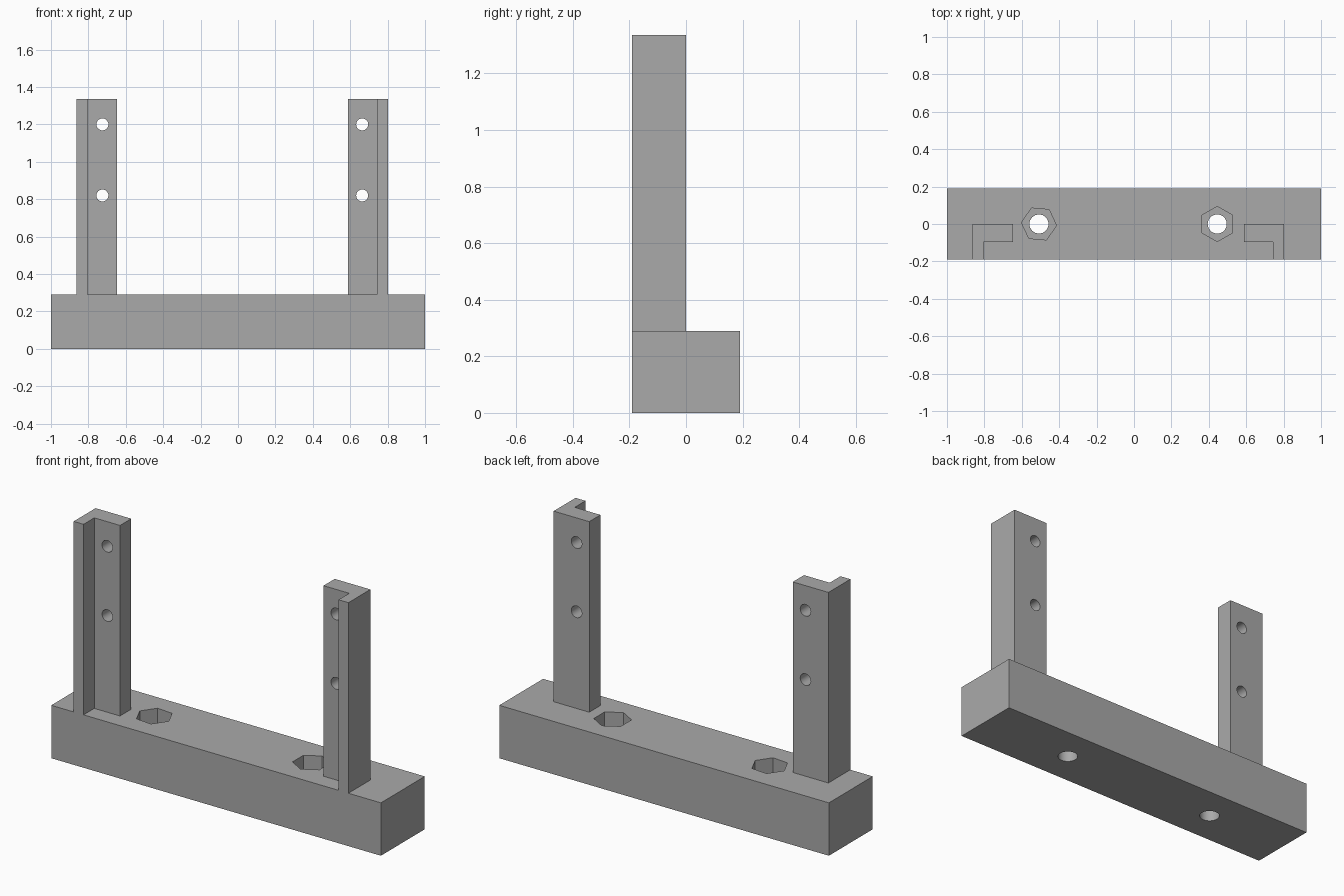
import bpy
import bmesh
from math import radians, pi
from mathutils import Matrix

if "Cube" in bpy.data.objects:
    bpy.data.objects.remove(bpy.data.objects["Cube"], do_unlink=True)

DEPTH, BASE_TOP, POST_TOP = 0.19, 0.29, 1.335
POST_WIDTH, WEB, FLANGE = 0.216, 0.06, 0.097

grey = bpy.data.materials.new("plain grey")
grey.use_nodes = True
colour = (0.4, 0.4, 0.4, 1)
grey.diffuse_color = colour
grey.node_tree.nodes["Principled BSDF"].inputs["Base Color"].default_value = colour


def finish(name, bm):
    bmesh.ops.recalc_face_normals(bm, faces=bm.faces)
    mesh = bpy.data.meshes.new(name)
    bm.to_mesh(mesh)
    bm.free()
    mesh.materials.append(grey)
    obj = bpy.data.objects.new(name, mesh)
    bpy.context.collection.objects.link(obj)
    return obj


def extrude(name, outline, z0, z1):
    """Upright prism from a plan outline."""
    bm = bmesh.new()
    face = bm.faces.new([bm.verts.new((x, y, z0)) for x, y in outline])
    top = bmesh.ops.extrude_face_region(bm, geom=[face])["geom"]
    verts = [v for v in top if isinstance(v, bmesh.types.BMVert)]
    bmesh.ops.translate(bm, verts=verts, vec=(0, 0, z1 - z0))
    return finish(name, bm)


def cylinder(name, centre, radius, length, sides, axis="Z", turn=0):
    bm = bmesh.new()
    matrix = Matrix.Translation(centre) @ Matrix.Rotation(turn, 4, "Z")
    if axis == "Y":
        matrix = matrix @ Matrix.Rotation(pi / 2, 4, "X")
    bmesh.ops.create_cone(bm, cap_ends=True, segments=sides, radius1=radius,
                          radius2=radius, depth=length, matrix=matrix)
    return finish(name, bm)


def combine(target, other, operation):
    mod = target.modifiers.new(operation.lower(), "BOOLEAN")
    mod.operation, mod.object, mod.solver = operation, other, "EXACT"
    bpy.context.view_layer.objects.active = target
    bpy.ops.object.modifier_apply(modifier=mod.name)
    bpy.data.objects.remove(other, do_unlink=True)


# Base block
bracket = extrude("bracket", [(-1, -DEPTH), (1, -DEPTH), (1, DEPTH), (-1, DEPTH)],
                  0, BASE_TOP)

# L-section posts, mirrored, each with two screw holes through the flange
for side, outer in ((-1, 0.864), (1, 0.803)):
    inner, web = outer - POST_WIDTH, outer - WEB
    plan = [(outer, -DEPTH), (outer, 0), (inner, 0),
            (inner, -FLANGE), (web, -FLANGE), (web, -DEPTH)]
    post = extrude("post", [(side * x, y) for x, y in plan], BASE_TOP / 2, POST_TOP)
    for z in (0.82, 1.2):
        centre = (side * (outer - 0.139), -FLANGE / 2, z)
        combine(post, cylinder("screw_hole", centre, 0.032, 0.3, 32, "Y"), "DIFFERENCE")
    combine(bracket, post, "UNION")

# Bolt holes with hexagonal nut pockets in the top
for x, turn in ((-0.508, radians(25)), (0.445, 0)):
    combine(bracket, cylinder("bolt_hole", (x, 0, 0), 0.051, 1, 32), "DIFFERENCE")
    pocket = cylinder("nut_pocket", (x, 0, BASE_TOP), 0.094, 0.24, 6, turn=turn)
    combine(bracket, pocket, "DIFFERENCE")

# Smooth hole walls, sharp edges elsewhere
bpy.ops.object.select_all(action="DESELECT")
bracket.select_set(True)
bpy.context.view_layer.objects.active = bracket
bpy.ops.object.shade_smooth_by_angle(angle=radians(30))
